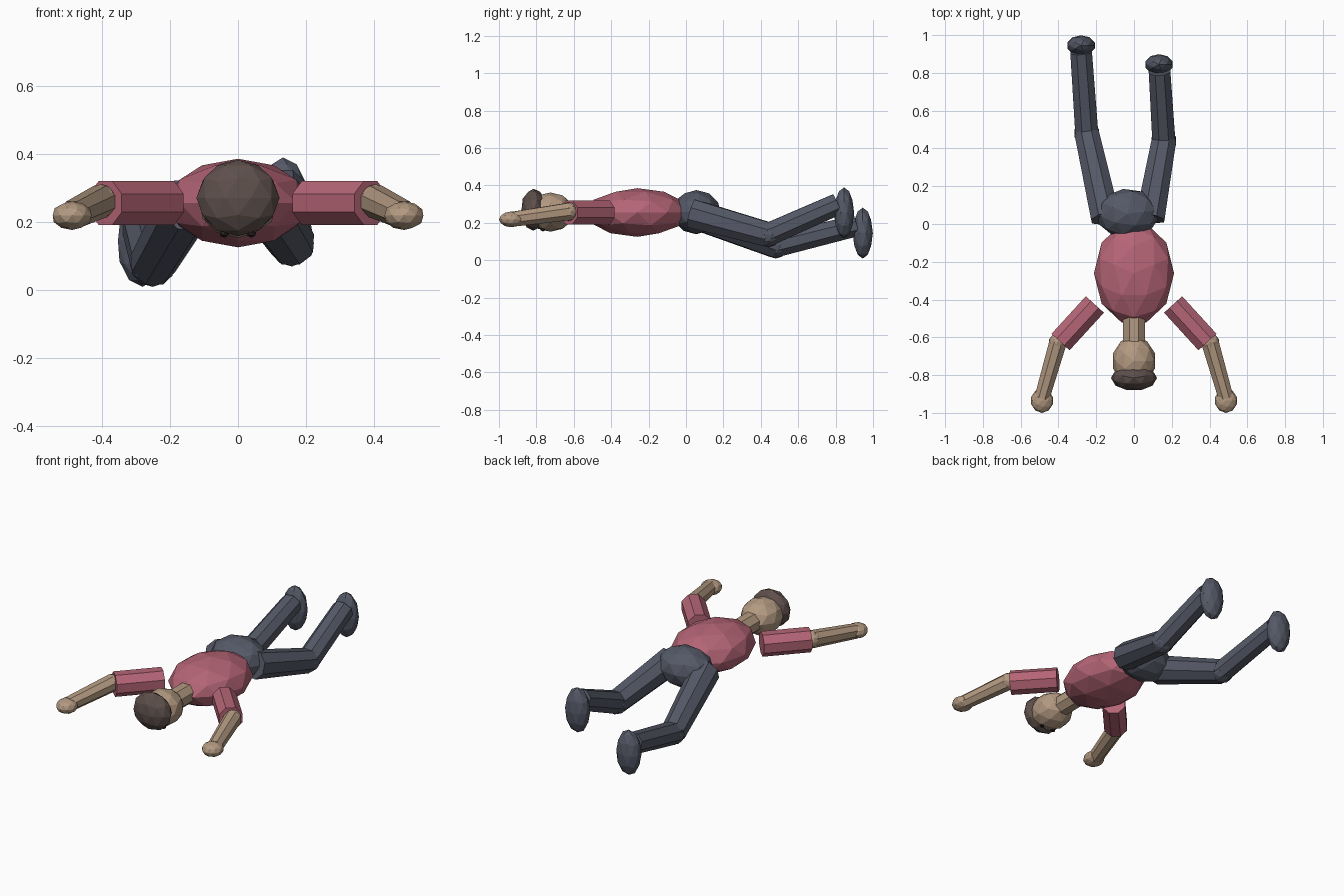
import bpy
import bmesh
import math
from mathutils import Matrix, Vector

cube = bpy.data.objects.get("Cube")
if cube:
    bpy.data.objects.remove(cube, do_unlink=True)


def material(name, rgb):
    m = bpy.data.materials.new(name)
    m.use_nodes = True
    m.diffuse_color = (*rgb, 1)
    m.node_tree.nodes["Principled BSDF"].inputs["Base Color"].default_value = (*rgb, 1)
    return m


SHIRT = material("rose_shirt", (0.46, 0.13, 0.18))
SKIN = material("tan_skin", (0.45, 0.32, 0.22))
TROUSERS = material("slate_trousers", (0.09, 0.10, 0.135))
HAIR = material("brown_hair", (0.11, 0.078, 0.07))
EYE = material("dark_eye", (0.02, 0.017, 0.016))


def finish(bm, name, mat):
    mesh = bpy.data.meshes.new(name)
    bm.to_mesh(mesh)
    bm.free()
    mesh.materials.append(mat)
    obj = bpy.data.objects.new(name, mesh)
    bpy.context.collection.objects.link(obj)
    return obj


def ball(name, centre, radii, mat, turn=0, detail=2):
    """Faceted ellipsoid; turn spins the facets before scaling."""
    bm = bmesh.new()
    bmesh.ops.create_icosphere(bm, subdivisions=detail, radius=1)
    bm.transform(Matrix.Translation(centre) @ Matrix.Diagonal((*radii, 1))
                 @ Matrix.Rotation(math.radians(turn), 4, "Z"))
    return finish(bm, name, mat)


def limb(name, start, end, r1, r2, mat):
    """Tapered eight-sided prism between two points."""
    a, b = Vector(start), Vector(end)
    axis = b - a
    bm = bmesh.new()
    bmesh.ops.create_cone(bm, cap_ends=True, segments=8, radius1=r1, radius2=r2,
                          depth=axis.length)
    bm.transform(Matrix.Translation((a + b) / 2)
                 @ axis.to_track_quat("Z", "Y").to_matrix().to_4x4()
                 @ Matrix.Rotation(math.pi / 8, 4, "Z"))
    return finish(bm, name, mat)


# Trunk and head
ball("torso", (0, -0.26, 0.255), (0.212, 0.275, 0.13), SHIRT, turn=90)
ball("pelvis", (-0.033, 0.055, 0.257), (0.168, 0.132, 0.118), TROUSERS, turn=8)
limb("neck", (0, -0.48, 0.255), (0, -0.65, 0.255), 0.062, 0.062, SKIN)
ball("head", (0, -0.725, 0.257), (0.117, 0.13, 0.105), SKIN)
ball("hair", (0, -0.815, 0.27), (0.122, 0.068, 0.112), HAIR, turn=90)

# Arms and eyes, mirrored
for side, s in (("left", 1), ("right", -1)):
    elbow = (s * 0.403, -0.628, 0.26)
    wrist = (s * 0.487, -0.92, 0.22)
    limb(side + "_upper_arm", (s * 0.207, -0.426, 0.255), (s * 0.389, -0.625, 0.255),
         0.07, 0.07, SHIRT)
    ball(side + "_elbow", elbow, (0.05, 0.05, 0.05), SKIN)
    limb(side + "_forearm", elbow, wrist, 0.05, 0.043, SKIN)
    ball(side + "_hand", (s * 0.487, -0.935, 0.218), (0.06, 0.065, 0.042), SKIN)
    ball(side + "_eye", (s * 0.04, -0.765, 0.165), (0.015, 0.015, 0.012), EYE, detail=1)

# Legs: hip, knee, ankle, foot centre
LEGS = {
    "left": ((0.085, 0.03, 0.25), (0.158, 0.44, 0.137),
             (0.135, 0.81, 0.30), (0.132, 0.845, 0.253)),
    "right": ((-0.15, 0.03, 0.25), (-0.25, 0.48, 0.077),
              (-0.28, 0.91, 0.185), (-0.28, 0.945, 0.145)),
}
for side, (hip, knee, ankle, foot) in LEGS.items():
    limb(side + "_thigh", hip, knee, 0.083, 0.07, TROUSERS)
    ball(side + "_knee", knee, (0.068, 0.068, 0.068), TROUSERS)
    limb(side + "_shin", knee, ankle, 0.066, 0.062, TROUSERS)
    ball(side + "_foot", foot, (0.076, 0.054, 0.136), TROUSERS)
